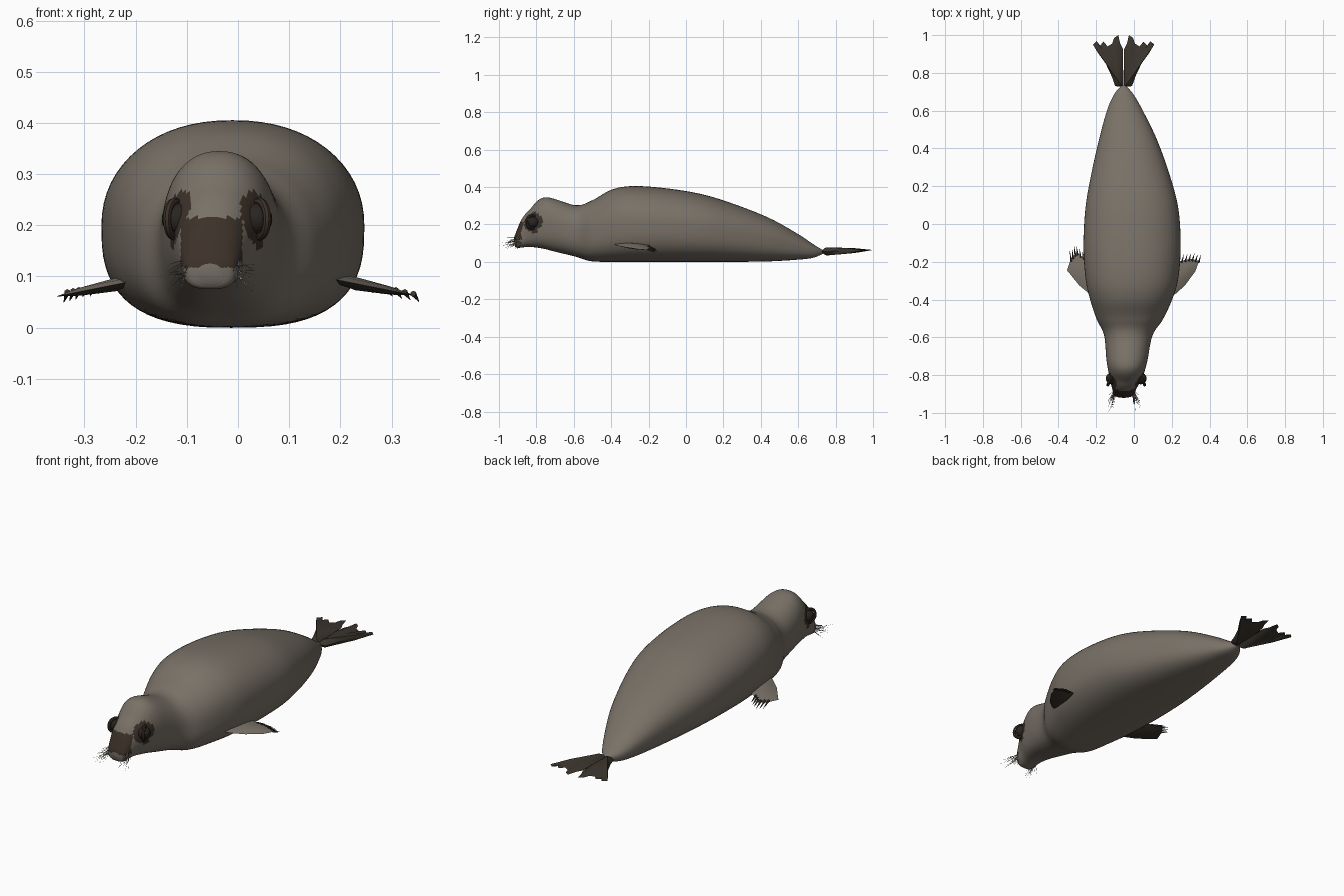
import bpy, bmesh, math, random
from mathutils import Vector

random.seed(4)
if "Cube" in bpy.data.objects:
    bpy.data.objects.remove(bpy.data.objects["Cube"])


def material(name, r, g, b):
    m = bpy.data.materials.new(name)
    m.use_nodes = True
    m.diffuse_color = (r, g, b, 1)
    node = next(n for n in m.node_tree.nodes if n.type == "BSDF_PRINCIPLED")
    node.inputs["Base Color"].default_value = (r, g, b, 1)
    return m


FUR = material("grey brown fur", .19, .165, .135)
MASK = material("dark face", .045, .031, .022)
SKIN = material("dark flipper skin", .045, .036, .027)
EYE = material("eye", .022, .018, .015)
GLINT = material("eye glint", .5, .47, .42)
WHISKER = material("whisker", .3, .27, .22)


def make(name, bm, mats, angle=60):
    bmesh.ops.recalc_face_normals(bm, faces=bm.faces)
    mesh = bpy.data.meshes.new(name)
    bm.to_mesh(mesh)
    bm.free()
    for m in mats:
        mesh.materials.append(m)
    ob = bpy.data.objects.new(name, mesh)
    bpy.context.collection.objects.link(ob)
    bpy.ops.object.select_all(action="DESELECT")
    ob.select_set(True)
    bpy.context.view_layer.objects.active = ob
    bpy.ops.object.shade_smooth_by_angle(angle=math.radians(angle))
    return ob


def blend(a, b, c, d, t):
    """Smooth curve through b and c."""
    return b + .5 * t * (c - a + t * (2 * a - 5 * b + 4 * c - d + t * (3 * (b - c) + d - a)))


# Body stations: top y, top z, bottom y, bottom z, half width, centre x
stations = [
    (-.92, .125, -.915, .085, .025, -.055),
    (-.912, .15, -.90, .075, .05, -.055),
    (-.88, .225, -.84, .08, .068, -.05),
    (-.84, .275, -.77, .072, .088, -.042),
    (-.755, .345, -.69, .052, .108, -.037),
    (-.59, .303, -.59, .028, .128, -.03),
    (-.50, .33, -.51, .004, .175, -.022),
    (-.40, .385, -.40, 0, .217, -.015),
    (-.29, .405, -.29, 0, .245, -.011),
    (-.12, .395, -.12, 0, .257, -.01),
    (.08, .363, .08, 0, .246, -.011),
    (.26, .308, .26, 0, .208, -.019),
    (.45, .232, .45, .003, .152, -.032),
    (.60, .148, .60, .012, .095, -.048),
    (.69, .088, .68, .022, .052, -.054),
    (.735, .062, .735, .045, .01, -.055),
]
SEGMENTS, STEPS = 64, 8
EYES = [Vector((side * .077 - .041, -.818, .212)) for side in (-1, 1)]


def ring(s):
    yt, zt, yb, zb, half, cx = s
    points = []
    for i in range(SEGMENTS):
        a = math.tau * i / SEGMENTS
        c, n = math.cos(a), math.sin(a)
        power = 2 / (2.2 if n > 0 else 2.7)
        u = math.copysign(abs(c) ** power, c)
        v = math.copysign(abs(n) ** power, n)
        f = (v + 1) / 2
        points.append((cx + half * u, yb + (yt - yb) * f, zb + (zt - zb) * f))
    return points


bm = bmesh.new()
rings = []
last = len(stations) - 1
for k in range(last):
    four = [stations[min(max(k + o, 0), last)] for o in (-1, 0, 1, 2)]
    for j in range(STEPS + (k == last - 1)):
        row = [blend(*p, j / STEPS) for p in zip(*four)]
        rings.append([bm.verts.new(p) for p in ring(row)])
for a, b in zip(rings, rings[1:]):
    for i in range(SEGMENTS):
        n = (i + 1) % SEGMENTS
        bm.faces.new((a[i], a[n], b[n], b[i]))
bm.faces.new(rings[0])
bm.faces.new(rings[-1])
# Dark bridge of the nose and dark patches round the eyes
for f in bm.faces:
    p = f.calc_center_median()
    nose = p.y < -.855 and .117 < p.z < .215 and abs(p.x + .052) < .06
    if nose or (p.y < -.76 and min((p - e).length for e in EYES) < .054):
        f.material_index = 1
make("body", bm, [FUR, MASK])

# Eyes with lids and glints
for side, e in zip((-1, 1), EYES):
    label = "right" if side < 0 else "left"
    for part, at, r, mat in (
        ("eye", e, .031, EYE),
        ("glint", e + Vector((side * .019, -.022, .013)), .005, GLINT),
    ):
        bm = bmesh.new()
        bmesh.ops.create_uvsphere(bm, u_segments=24, v_segments=14, radius=r)
        bmesh.ops.translate(bm, verts=bm.verts, vec=at)
        make(f"{label}_{part}", bm, [mat])
    bpy.ops.mesh.primitive_torus_add(
        major_segments=28, minor_segments=8, major_radius=.034, minor_radius=.008,
        location=e + Vector((side * .006, -.003, 0)), rotation=(0, math.pi / 2, side * .45))
    lid = bpy.context.object
    lid.name = f"{label}_eyelid"
    lid.data.materials.append(MASK)
    bpy.ops.object.shade_smooth_by_angle()


def cone(bm, start, end, radius, sides):
    """Thin pointed spike between two points."""
    axis = end - start
    turn = axis.to_track_quat("Z", "Y").to_matrix().to_4x4()
    turn.translation = (start + end) / 2
    made = bmesh.ops.create_cone(bm, cap_ends=True, segments=sides, radius1=radius,
                                 radius2=radius * .1, depth=axis.length, matrix=turn)
    return {f for v in made["verts"] for f in v.link_faces}


def fin(outline, apex, thick, height):
    """Lens-shaped plate: an outline rising to a thick middle on both faces."""
    bm = bmesh.new()
    rim = [bm.verts.new((x, y, height(x, y))) for x, y in outline]
    for way in (1, -1):
        z = height(*apex) + way * thick / 2
        tip = bm.verts.new((*apex, z))
        mid = []
        for v in rim:
            p = v.co.lerp(tip.co, .4)
            p.z = v.co.z * .6 + height(*apex) * .4 + way * thick * .3
            mid.append(bm.verts.new(p))
        for i in range(len(rim)):
            n = (i + 1) % len(rim)
            for face in ((rim[i], rim[n], mid[n], mid[i]), (mid[i], mid[n], tip)):
                bm.faces.new(face).material_index = int(way < 0)
    return bm


# Front flippers with claws along the trailing edge
def flipper_height(x, y):
    return .088 - .2 * (abs(x) - .22)


flippers = {
    "left_front_flipper": ([(.17, -.40), (.22, -.37), (.27, -.325), (.325, -.25),
                            (.345, -.195), (.30, -.185), (.25, -.195), (.17, -.20)],
                           (.23, -.29), (.01, .035)),
    "right_front_flipper": ([(-.18, -.40), (-.235, -.37), (-.29, -.325), (-.355, -.245),
                             (-.335, -.185), (-.305, -.15), (-.265, -.18), (-.18, -.20)],
                            (-.24, -.28), (-.005, .04)),
}
for name, (outline, apex, drift) in flippers.items():
    bm = fin(outline, apex, .026, flipper_height)
    edge = [Vector((x, y, flipper_height(x, y))) for x, y in outline[4:7]]
    for i in range(6):
        t = i / 5 * 1.9
        p = edge[int(t)].lerp(edge[int(t) + 1], t % 1)
        out = Vector((*drift, -.014)) * random.uniform(.8, 1.1)
        for f in cone(bm, p - out * .3, p + out, .006, 6):
            f.material_index = 1
    make(name, bm, [FUR, SKIN], 40)

# Tail flukes with ragged ends
lobe = [(.001, .725), (.045, .73), (.062, .78), (.095, .85), (.135, .905), (.162, .95),
        (.142, .968), (.125, .945), (.105, .965), (.085, .94), (.06, .955), (.05, .985),
        (.028, 1), (.018, .955), (.003, .925)]
for side, label in ((-1, "right"), (1, "left")):
    bm = fin([(side * x - .055, y) for x, y in lobe], (side * .024 - .055, .75), .044,
             lambda x, y: .055 + .03 * (y - .72))
    make(f"{label}_tail_fluke", bm, [SKIN], 40)

# Whiskers fanning forward and down from each side of the muzzle
for side, label in ((-1, "right"), (1, "left")):
    bm = bmesh.new()
    for i in range(26):
        root = Vector((side * random.uniform(.042, .054) - .053,
                       random.uniform(-.90, -.87), random.uniform(.1, .135)))
        tip = root + Vector((side * random.uniform(.0, .042), random.uniform(-.1, -.03),
                             random.uniform(-.045, .005)))
        tip.y = max(tip.y, -1) if i else -1
        cone(bm, root, tip, .0014, 4)
    make(f"{label}_whiskers", bm, [WHISKER])
